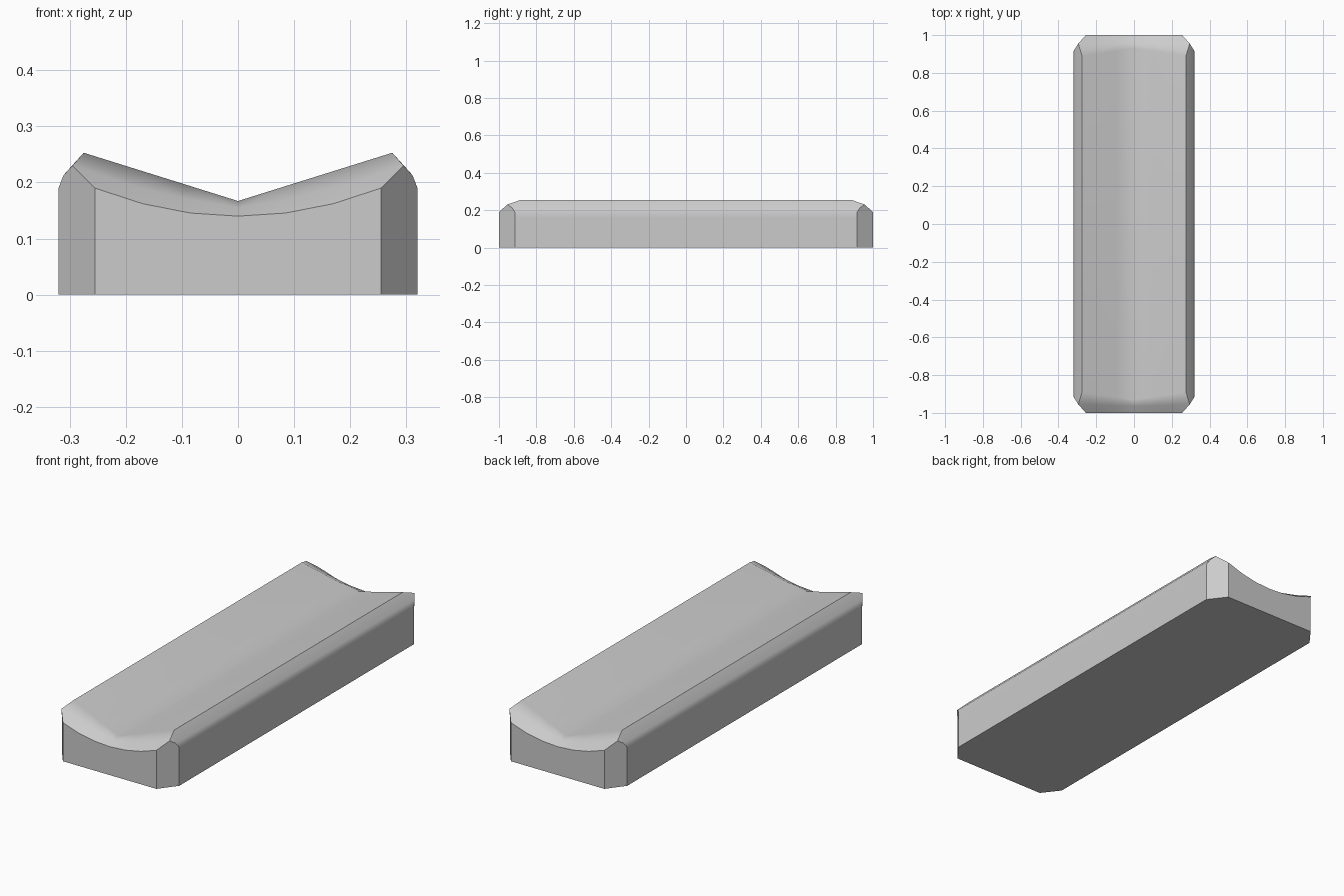
import bpy, bmesh, math

cube = bpy.data.objects.get("Cube")
if cube:
    bpy.data.objects.remove(cube, do_unlink=True)

# Single plain grey
grey = bpy.data.materials.new("plain_grey")
grey.use_nodes = True
colour = (0.6, 0.6, 0.6, 1)
grey.diffuse_color = colour
grey.node_tree.nodes["Principled BSDF"].inputs["Base Color"].default_value = colour

bm = bmesh.new()


def vert(x, y, z):
    return bm.verts.new((x, y, z))


def face(*verts):
    bm.faces.new(verts)


# Hollowed top: cross rows run from the end arc to the straight V groove
steps = [k / 3 for k in range(4)]
end_row = [vert(0.255 * t, -1, 0.14 + 0.05 * t * t) for t in steps]
ramp_row = [vert(0.295 * t, -0.965 + 0.01 * t, 0.155 + 0.0375 * (t + t * t)) for t in steps]
groove_row = [vert(0.275 * t, -0.93 + 0.04 * t, 0.167 + 0.086 * t) for t in steps]
middle_row = [vert(0.275 * t, 0, 0.167 + 0.086 * t) for t in steps]
rows = [end_row, ramp_row, groove_row, middle_row]
for a, b in zip(rows, rows[1:]):
    for k in range(3):
        face(a[k], a[k + 1], b[k + 1], b[k])

# Rounded shoulder and side wall, from the corner to mid length
corner, ridge, ridge_mid = ramp_row[-1], groove_row[-1], middle_row[-1]
side = [(0.311, -0.93, 0.213), (0.32, -0.915, 0.19), (0.32, -0.915, 0.16), (0.32, -0.915, 0)]
near = [vert(*p) for p in side]
far = [vert(x, 0, z) for x, y, z in side]
face(ridge, corner, near[0])
face(ridge, near[0], far[0], ridge_mid)
for k in range(3):
    face(near[k], near[k + 1], far[k + 1], far[k])

# Chamfered corner, end face and underside
end_base, end_base_mid, base_mid = vert(0.255, -1, 0), vert(0, -1, 0), vert(0, 0, 0)
face(end_base, *reversed(near), corner, end_row[-1])
face(end_base_mid, end_base, *reversed(end_row))
face(base_mid, far[-1], near[-1], end_base, end_base_mid)

bmesh.ops.recalc_face_normals(bm, faces=bm.faces)
mesh = bpy.data.meshes.new("grooved_block")
bm.to_mesh(mesh)
bm.free()
mesh.materials.append(grey)
block = bpy.data.objects.new("grooved_block", mesh)
bpy.context.collection.objects.link(block)

# Mirror the quarter across both axes, then smooth the soft edges
bpy.ops.object.select_all(action="DESELECT")
block.select_set(True)
bpy.context.view_layer.objects.active = block
mirror = block.modifiers.new("mirror", "MIRROR")
mirror.use_axis = (True, True, False)
bpy.ops.object.modifier_apply(modifier=mirror.name)
bpy.ops.object.shade_smooth_by_angle(angle=math.radians(36))
weighted = block.modifiers.new("weighted_normals", "WEIGHTED_NORMAL")
weighted.keep_sharp = True
